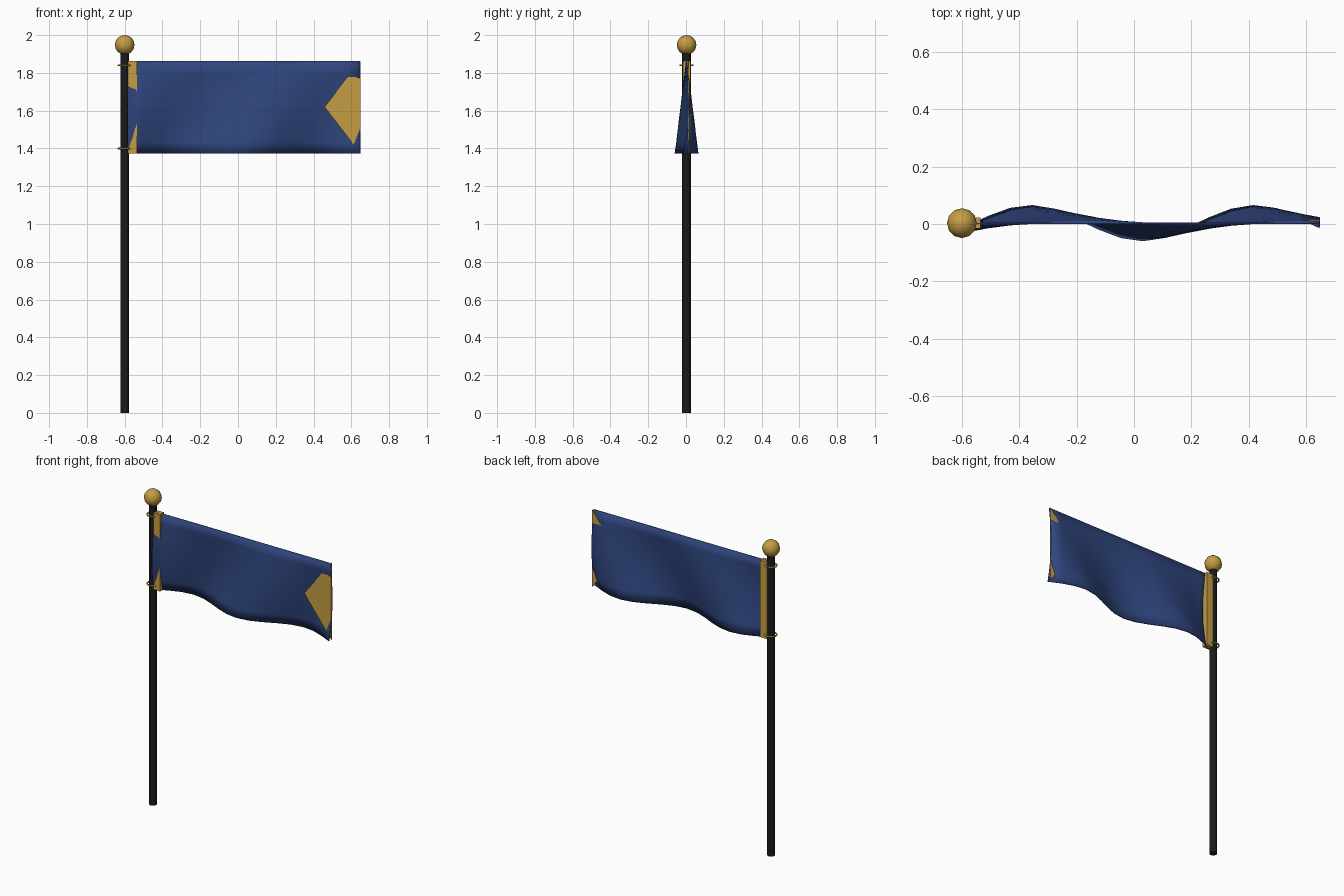
import bpy, bmesh, math

if "Cube" in bpy.data.objects:
    bpy.data.objects.remove(bpy.data.objects["Cube"])

POLE_X, Y0 = -0.60, 0.003
FLAG_X = (-0.585, 0.647)
FLAG_Z = (1.374, 1.862)


def material(name, rgb):
    m = bpy.data.materials.new(name)
    m.diffuse_color = (*rgb, 1)
    m.use_nodes = True
    m.node_tree.nodes["Principled BSDF"].inputs["Base Color"].default_value = m.diffuse_color
    return m


navy = material("navy cloth", (0.028, 0.060, 0.205))
gold = material("gold", (0.56, 0.34, 0.056))
black = material("black metal", (0.010, 0.010, 0.010))


def finish(obj, name, mat, angle=40):
    obj.name = name
    obj.data.materials.append(mat)
    bpy.ops.object.select_all(action='DESELECT')
    obj.select_set(True)
    bpy.context.view_layer.objects.active = obj
    if angle:
        bpy.ops.object.shade_smooth_by_angle(angle=math.radians(angle))
    return obj


def mesh_object(bm):
    bmesh.ops.recalc_face_normals(bm, faces=bm.faces)
    me = bpy.data.meshes.new("mesh")
    bm.to_mesh(me)
    bm.free()
    obj = bpy.data.objects.new("part", me)
    bpy.context.collection.objects.link(obj)
    return obj


# Pole
bpy.ops.mesh.primitive_cylinder_add(vertices=12, radius=0.023, depth=1.91,
                                    location=(POLE_X, Y0, 0.955))
finish(bpy.context.object, "pole", black)

# Ball finial
bpy.ops.mesh.primitive_uv_sphere_add(segments=12, ring_count=8, radius=0.052,
                                     location=(POLE_X, Y0, 1.948))
finish(bpy.context.object, "ball_finial", gold)

# Two rings holding the cloth
for label, z in (("upper", 1.84), ("lower", 1.40)):
    bpy.ops.mesh.primitive_torus_add(major_segments=16, minor_segments=6,
                                     major_radius=0.033, minor_radius=0.005,
                                     location=(POLE_X, Y0, z))
    finish(bpy.context.object, label + "_ring", gold, 70)

# Gold sleeve along the pole
bpy.ops.mesh.primitive_cube_add(size=1, location=(-0.559, Y0, sum(FLAG_Z) / 2))
sleeve = bpy.context.object
sleeve.scale = (0.048, 0.039, FLAG_Z[1] - FLAG_Z[0])
finish(sleeve, "sleeve", gold, 0)


# Waving cloth: still at the top, the wave grows and shifts towards the bottom
def wave(x, z):
    drop = (FLAG_Z[1] - z) / (FLAG_Z[1] - FLAG_Z[0])
    return 0.060 * drop * math.sin(8.05 * (x + 0.555 - 0.22 * (1 - drop)))


bm = bmesh.new()
bmesh.ops.create_grid(bm, x_segments=16, y_segments=8, size=0.5)
for v in bm.verts:
    x = FLAG_X[0] + (v.co.x + 0.5) * (FLAG_X[1] - FLAG_X[0])
    z = FLAG_Z[0] + (v.co.y + 0.5) * (FLAG_Z[1] - FLAG_Z[0])
    v.co = (x, Y0 + wave(x, z), z)
flag = mesh_object(bm)
finish(flag, "flag_cloth", navy)
thick = flag.modifiers.new("thickness", 'SOLIDIFY')
thick.thickness = 0.006
thick.offset = 0

# Flat gold triangle at the free end
bm = bmesh.new()
outline = [(0.458, 1.62), (0.648, FLAG_Z[0]), (0.648, FLAG_Z[1])]
face = bm.faces.new([bm.verts.new((x, 0.010, z)) for x, z in outline])
ext = bmesh.ops.extrude_face_region(bm, geom=[face])["geom"]
bmesh.ops.translate(bm, vec=(0, 0.006, 0),
                    verts=[g for g in ext if isinstance(g, bmesh.types.BMVert)])
finish(mesh_object(bm), "end_triangle", gold, 0)
